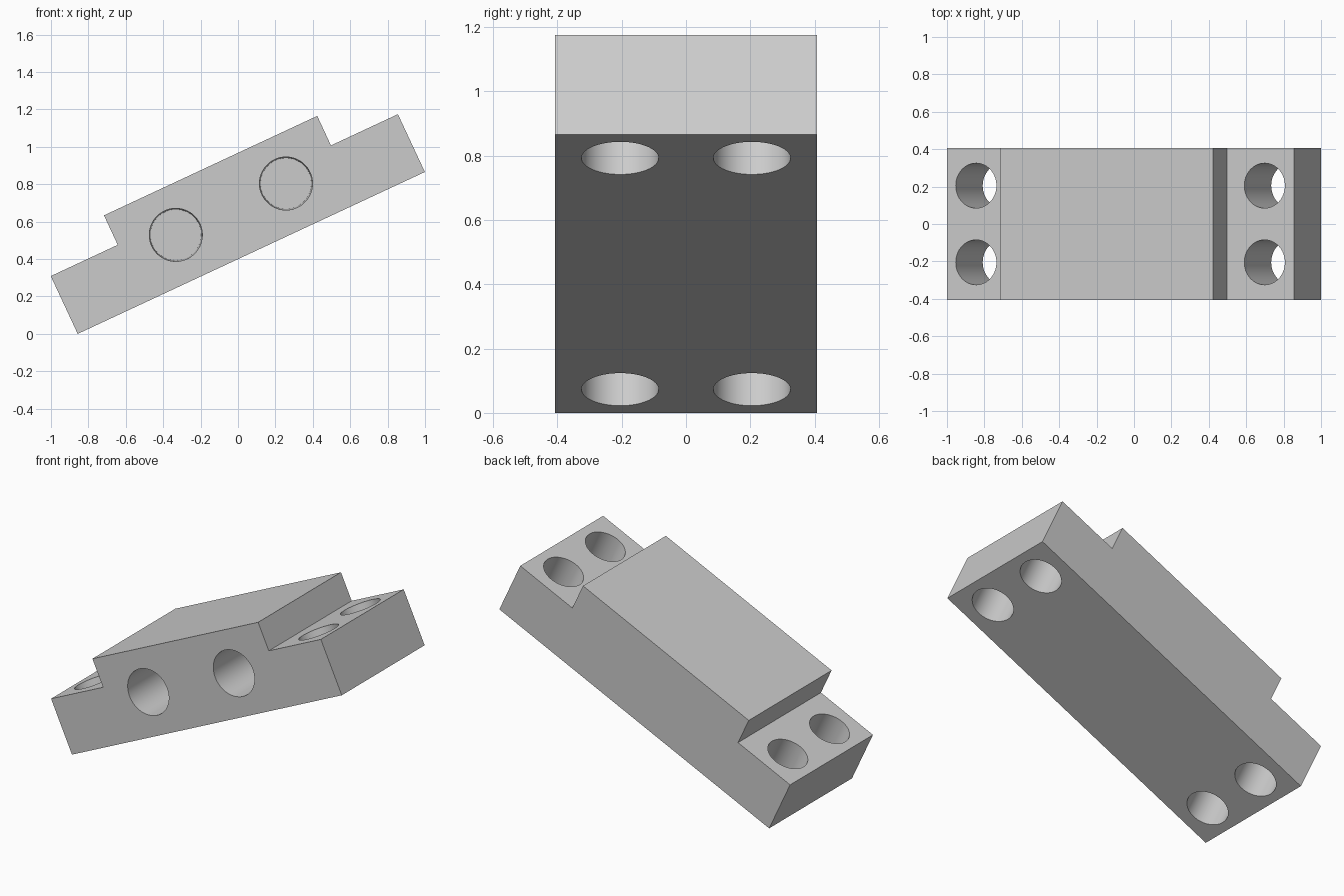
import bpy
import bmesh
from math import radians, pi
from mathutils import Matrix

if "Cube" in bpy.data.objects:
    bpy.data.objects.remove(bpy.data.objects["Cube"])

LENGTH, WIDTH, LOW, HIGH, STEP = 2.048, 0.814, 0.341, 0.515, 0.395
TILT = radians(25)
# tilt the block about its lower left edge, which rests on the floor
PLACE = Matrix.Translation((-0.857, 0, 0)) @ Matrix.Rotation(-TILT, 4, 'Y')

grey = bpy.data.materials.new("light_grey")
grey.use_nodes = True
grey.diffuse_color = (0.6, 0.6, 0.6, 1)
grey.node_tree.nodes["Principled BSDF"].inputs["Base Color"].default_value = (0.6, 0.6, 0.6, 1)


def make_object(name, bm):
    bmesh.ops.recalc_face_normals(bm, faces=bm.faces)
    mesh = bpy.data.meshes.new(name)
    bm.to_mesh(mesh)
    bm.free()
    mesh.materials.append(grey)
    obj = bpy.data.objects.new(name, mesh)
    bpy.context.collection.objects.link(obj)
    obj.matrix_world = PLACE
    return obj


def add_cone(bm, matrix, r1, r2, depth):
    bmesh.ops.create_cone(bm, cap_ends=True, segments=64, radius1=r1,
                          radius2=r2, depth=depth, matrix=matrix)


# stepped block: side profile extruded across the width
profile = [(0, 0), (LENGTH, 0), (LENGTH, LOW), (LENGTH - STEP, LOW),
           (LENGTH - STEP, HIGH), (STEP, HIGH), (STEP, LOW), (0, LOW)]
bm = bmesh.new()
side = bm.faces.new([bm.verts.new((x, -WIDTH / 2, z)) for x, z in profile])
sweep = bmesh.ops.extrude_face_region(bm, geom=[side])
bmesh.ops.translate(bm, vec=(0, WIDTH, 0),
                    verts=[v for v in sweep["geom"] if isinstance(v, bmesh.types.BMVert)])
block = make_object("stepped_block", bm)

# bolt holes through both end flanges
bm = bmesh.new()
for x in (0.173, LENGTH - 0.173):
    for y in (-0.205, 0.205):
        add_cone(bm, Matrix.Translation((x, y, LOW / 2)), 0.12, 0.12, 1)

# slightly tapered blind holes in the front face
DEPTH = 0.6
for x in (LENGTH / 2 - 0.325, LENGTH / 2 + 0.325):
    centre = Matrix.Translation((x, -WIDTH / 2 + DEPTH / 2 - 0.01, 0.258))
    add_cone(bm, centre @ Matrix.Rotation(-pi / 2, 4, 'X'), 0.142, 0.136, DEPTH + 0.02)
cutter = make_object("hole_cutters", bm)
cutter.hide_render = True

# cut the holes and remove the cutters
cut = block.modifiers.new("holes", 'BOOLEAN')
cut.operation = 'DIFFERENCE'
cut.solver = 'EXACT'
cut.object = cutter
bpy.context.view_layer.objects.active = block
bpy.ops.object.select_all(action='DESELECT')
block.select_set(True)
bpy.ops.object.modifier_apply(modifier=cut.name)
bpy.data.objects.remove(cutter)
bpy.ops.object.shade_smooth_by_angle(angle=radians(30))
